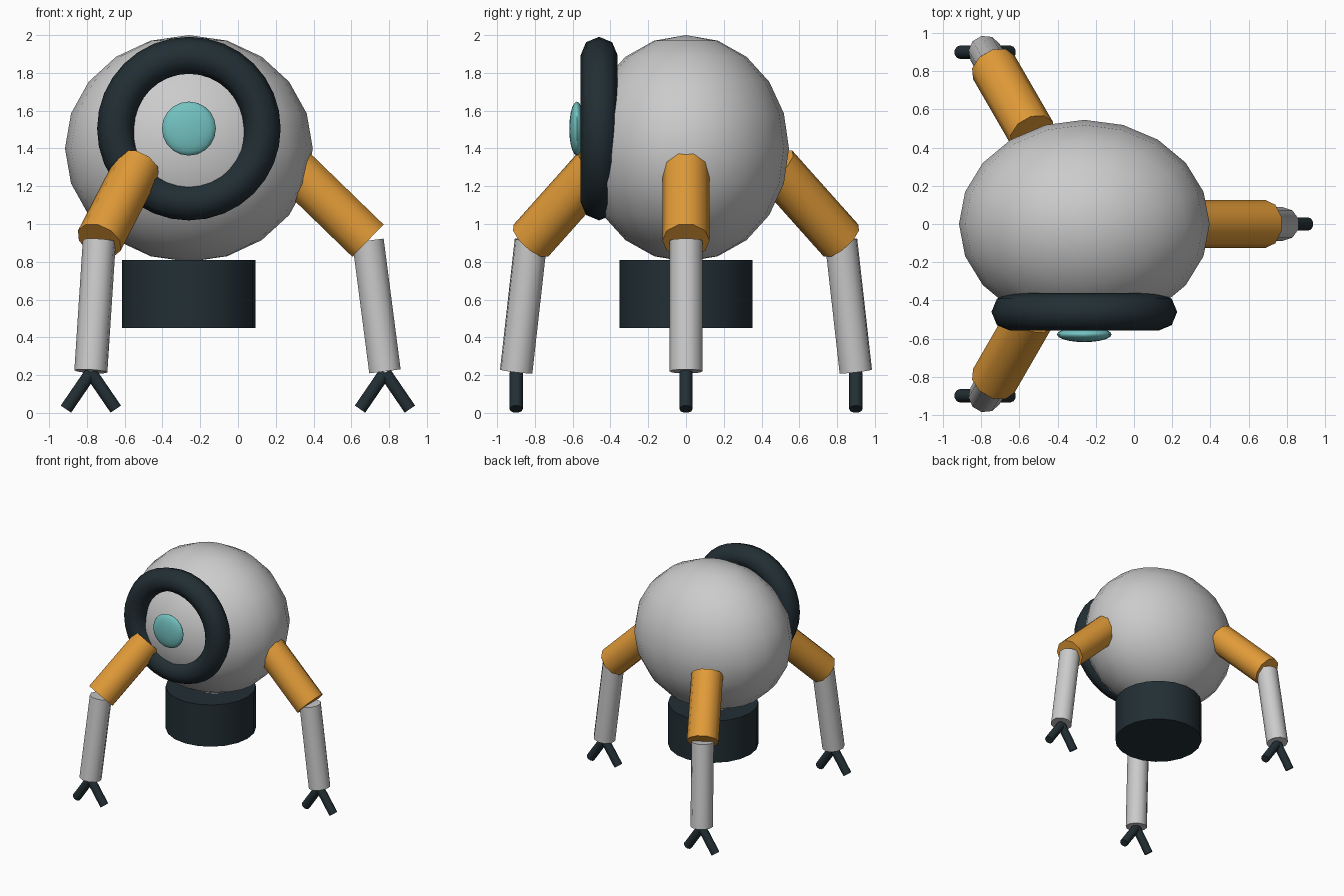
import bpy, math
from mathutils import Vector, Euler

if "Cube" in bpy.data.objects:
    bpy.data.objects.remove(bpy.data.objects["Cube"])

CX = -0.26  # body axis


def material(name, rgb):
    m = bpy.data.materials.new(name)
    m.diffuse_color = (*rgb, 1)
    m.use_nodes = True
    m.node_tree.nodes["Principled BSDF"].inputs["Base Color"].default_value = m.diffuse_color
    return m


DARK = material("dark", (0.016, 0.028, 0.035))
ORANGE = material("orange", (0.76, 0.33, 0.04))
TEAL = material("teal", (0.17, 0.54, 0.53))


def finish(name, mat=None, angle=50):
    o = bpy.context.object
    o.name = name
    if mat:
        o.data.materials.append(mat)
    bpy.ops.object.transform_apply(location=False, rotation=False, scale=True)
    bpy.ops.object.shade_smooth_by_angle(angle=math.radians(angle))
    return o


def ellipsoid(name, loc, radii, segs, rings, mat=None):
    bpy.ops.mesh.primitive_uv_sphere_add(segments=segs, ring_count=rings, radius=1, location=loc)
    bpy.context.object.scale = radii
    return finish(name, mat)


def tube(name, a, b, radius, sides, mat=None, turn=0.0):
    """Cylinder from a to b; both lie in a vertical plane with heading `turn`."""
    a, b = Vector(a), Vector(b)
    d = a - b
    along = d.x * math.cos(turn) + d.y * math.sin(turn)
    bpy.ops.mesh.primitive_cylinder_add(vertices=sides, radius=radius, depth=d.length,
                                        location=(a + b) / 2,
                                        rotation=(0, math.atan2(along, d.z), turn))
    return finish(name, mat)


# Body, base and face
ellipsoid("body", (CX, 0, 1.4), (0.656, 0.545, 0.6), 20, 10)
tube("base", (CX, 0, 0.81), (CX, 0, 0.45), 0.353, 20, DARK)
bpy.ops.mesh.primitive_torus_add(location=(CX, -0.46, 1.505), rotation=(math.pi / 2, 0, 0),
                                 major_radius=0.388, minor_radius=0.098,
                                 major_segments=32, minor_segments=8)
finish("eye_ring", DARK)
ellipsoid("eye", (CX, -0.578, 1.505), (0.143, 0.04, 0.143), 20, 10, TEAL)

# Three legs spaced evenly around the body
for i, side in enumerate(("right", "back", "front")):
    t = i * math.tau / 3

    def at(r, z):
        return Vector((CX + r * math.cos(t), r * math.sin(t), z))

    tube(f"{side}_upper_leg", at(0.545, 1.303), at(0.948, 0.912), 0.125, 10, ORANGE, t)
    tube(f"{side}_lower_leg", at(0.948, 0.912), at(1.038, 0.22), 0.088, 10, None, t)
    # Two-pronged foot, always splayed along x
    top = at(1.038, 0.213)
    for s, label in ((-1, "left"), (1, "right")):
        tube(f"{side}_foot_{label}_prong", top, top + Vector((s * 0.132, 0, -0.193)), 0.035, 10, DARK)
